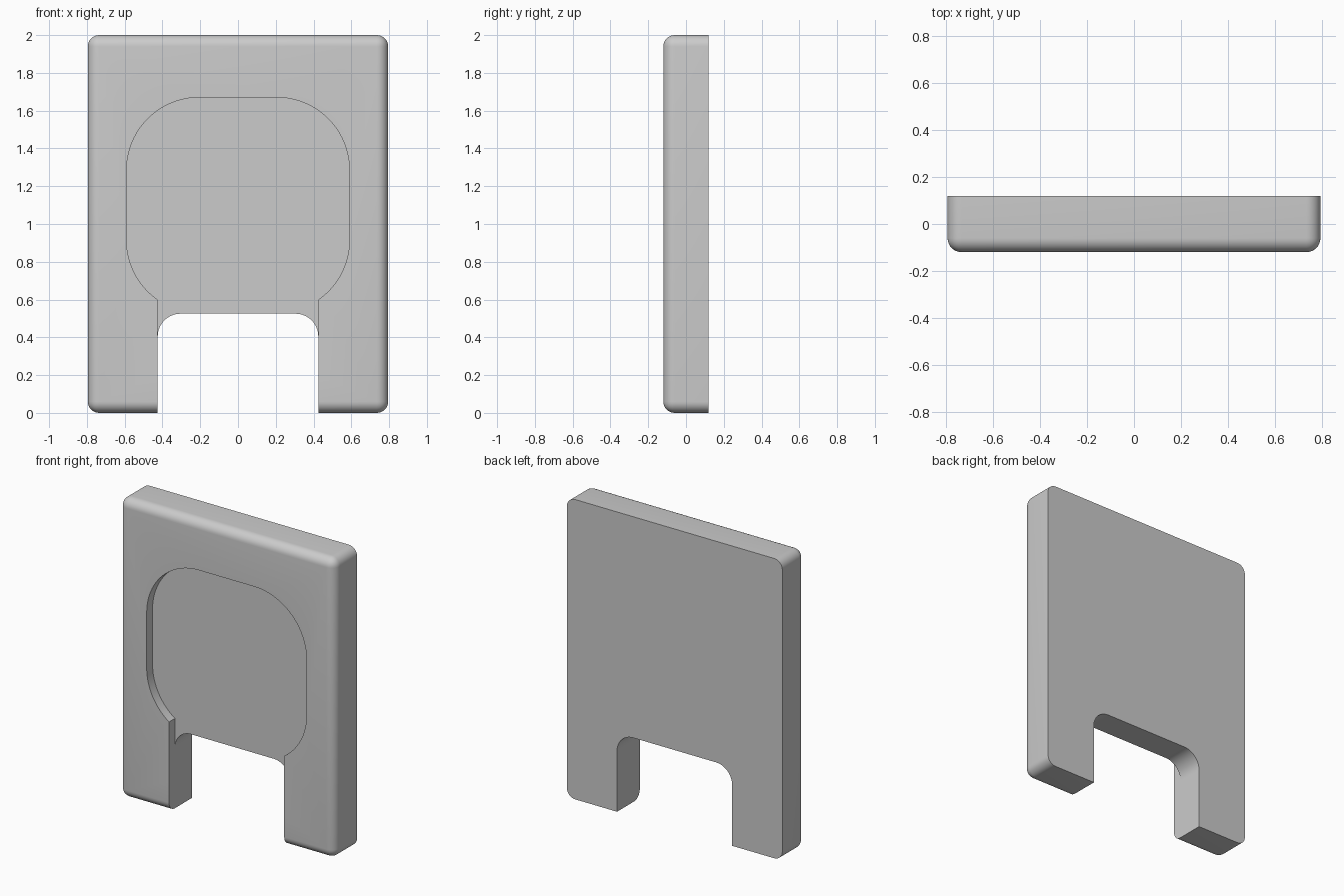
import bpy
import bmesh
import math

if "Cube" in bpy.data.objects:
    bpy.data.objects.remove(bpy.data.objects["Cube"], do_unlink=True)

HALF_W, HALF_D, HEIGHT = 0.795, 0.12, 2.0
SLOT_W = 0.425
POCKET_DEPTH = 0.062

grey = bpy.data.materials.new("light_grey")
grey.use_nodes = True
colour = (0.6, 0.6, 0.6, 1.0)
grey.diffuse_color = colour
grey.node_tree.nodes["Principled BSDF"].inputs["Base Color"].default_value = colour


def arc(cx, cz, r, start, end, steps=20):
    """Points along an arc in the XZ plane, angles in degrees."""
    angles = [math.radians(start + (end - start) * i / steps) for i in range(steps + 1)]
    return [(cx + r * math.cos(a), cz + r * math.sin(a)) for a in angles]


def make_object(name, bm):
    bmesh.ops.recalc_face_normals(bm, faces=bm.faces[:])
    mesh = bpy.data.meshes.new(name)
    bm.to_mesh(mesh)
    bm.free()
    mesh.materials.append(grey)
    obj = bpy.data.objects.new(name, mesh)
    bpy.context.collection.objects.link(obj)
    return obj


def prism(name, half_profile, y0, y1):
    """Mirror a right-hand profile across x = 0 and extrude it along y."""
    outline = half_profile + [(-x, z) for x, z in reversed(half_profile)]
    bm = bmesh.new()
    face = bm.faces.new([bm.verts.new((x, y0, z)) for x, z in outline])
    new = bmesh.ops.extrude_face_region(bm, geom=[face])["geom"]
    verts = [v for v in new if isinstance(v, bmesh.types.BMVert)]
    bmesh.ops.translate(bm, verts=verts, vec=(0, y1 - y0, 0))
    return make_object(name, bm)


def cut(target, cutter):
    cutter.hide_render = True
    mod = target.modifiers.new("cut", "BOOLEAN")
    mod.operation = "DIFFERENCE"
    mod.solver = "EXACT"
    mod.object = cutter
    bpy.context.view_layer.objects.active = target
    bpy.ops.object.modifier_apply(modifier=mod.name)
    bpy.data.objects.remove(cutter, do_unlink=True)


# Plate: rounded everywhere except around the flat back
bm = bmesh.new()
bmesh.ops.create_cube(bm, size=1)
bmesh.ops.scale(bm, verts=bm.verts[:], vec=(2 * HALF_W, 2 * HALF_D, HEIGHT))
bmesh.ops.translate(bm, verts=bm.verts[:], vec=(0, 0, HEIGHT / 2))
edges = [e for e in bm.edges if any(v.co.y < 0 for v in e.verts)]
bmesh.ops.bevel(bm, geom=edges, offset=0.06, offset_type="OFFSET",
                segments=8, profile=0.5, affect="EDGES")
plate = make_object("plate", bm)

# Slot through the bottom with rounded upper corners
slot = [(SLOT_W, -0.2)] + arc(SLOT_W - 0.12, 0.405, 0.12, 0, 90)
cut(plate, prism("slot_cutter", slot, -0.3, 0.3))

# Shallow rounded pocket in the front, opening into the slot
r, cx = 0.385, 0.205
low_z, high_z = 0.915, 1.285
meet = -math.degrees(math.acos((SLOT_W - cx) / r))
pocket = ([(SLOT_W, 0.2)] + arc(cx, low_z, r, meet, 0)
          + arc(cx, high_z, r, 0, 90))
cut(plate, prism("pocket_cutter", pocket, -0.3, -HALF_D + POCKET_DEPTH))

# Smooth shading with sharp edges
bpy.ops.object.select_all(action="DESELECT")
plate.select_set(True)
bpy.context.view_layer.objects.active = plate
bpy.ops.object.shade_smooth_by_angle(angle=math.radians(30))
